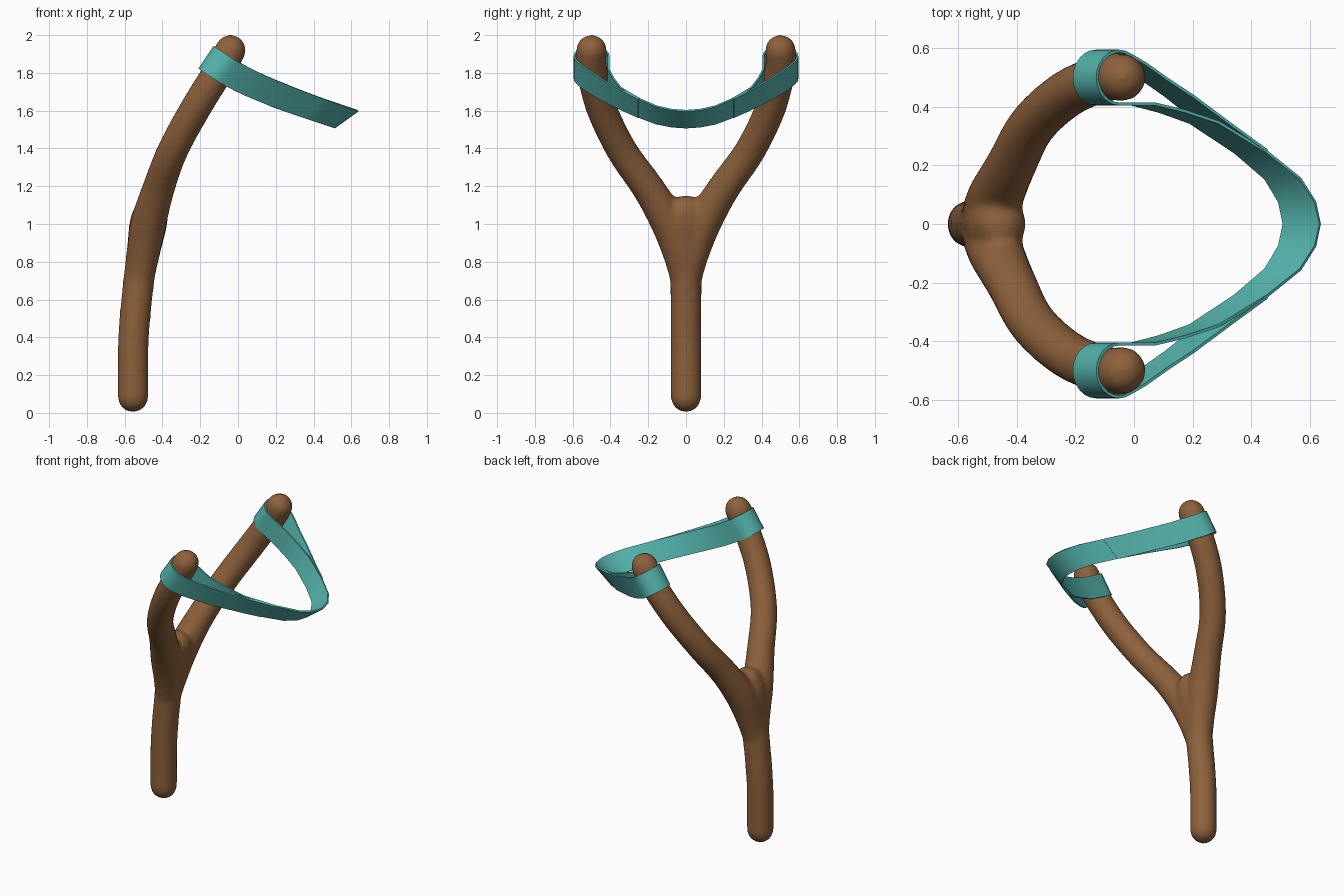
import bpy, bmesh, math
from mathutils import Vector

if "Cube" in bpy.data.objects:
    bpy.data.objects.remove(bpy.data.objects["Cube"])


def material(name, rgb):
    m = bpy.data.materials.new(name)
    m.diffuse_color = (*rgb, 1)
    m.use_nodes = True
    m.node_tree.nodes["Principled BSDF"].inputs["Base Color"].default_value = m.diffuse_color
    return m


def new_object(name, bm, mat):
    bmesh.ops.recalc_face_normals(bm, faces=bm.faces)
    mesh = bpy.data.meshes.new(name)
    bm.to_mesh(mesh)
    bm.free()
    mesh.materials.append(mat)
    ob = bpy.data.objects.new(name, mesh)
    bpy.context.collection.objects.link(ob)
    return ob


def finish(ob, angle):
    bpy.ops.object.select_all(action='DESELECT')
    ob.select_set(True)
    bpy.context.view_layer.objects.active = ob
    bpy.ops.object.convert(target='MESH')
    bpy.ops.object.shade_smooth_by_angle(angle=math.radians(angle))


def spline(pts, n=5):
    """Catmull-Rom resampling of (x, y, z, radius) points."""
    v = [Vector(p) for p in pts]
    v = [2 * v[0] - v[1]] + v + [2 * v[-1] - v[-2]]
    out = []
    for a, b, c, d in zip(v, v[1:], v[2:], v[3:]):
        for i in range(n):
            t = i / n
            out.append(0.5 * (2 * b + (c - a) * t + (2 * a - 5 * b + 4 * c - d) * t**2
                              + (3 * b - a - 3 * c + d) * t**3))
    return out + [v[-2]]


def limb(bm, pts, sides=20):
    """Round-ended tube along a smoothed path."""
    path = [(p.xyz, p.w) for p in spline(pts)]
    d0 = (path[0][0] - path[1][0]).normalized()
    d1 = (path[-1][0] - path[-2][0]).normalized()
    angles = [math.radians(a) for a in (20, 40, 60, 80)]
    (c0, r0), (c1, r1) = path[0], path[-1]
    path = ([(c0 + d0 * r0 * math.sin(a), r0 * math.cos(a)) for a in reversed(angles)] + path
            + [(c1 + d1 * r1 * math.sin(a), r1 * math.cos(a)) for a in angles])
    rings = []
    for i, (c, r) in enumerate(path):
        t = (path[min(i + 1, len(path) - 1)][0] - path[max(i - 1, 0)][0]).normalized()
        u = Vector((0, 1, 0)).cross(t).normalized()
        v = t.cross(u)
        rings.append([bm.verts.new(c + r * (u * math.cos(k * math.tau / sides)
                                            + v * math.sin(k * math.tau / sides)))
                      for k in range(sides)])
    for a, b in zip(rings, rings[1:]):
        for k in range(sides):
            j = (k + 1) % sides
            bm.faces.new((a[k], a[j], b[j], b[k]))
    bm.faces.new(rings[0])
    bm.faces.new(rings[-1])


wood = material("wood", (0.27, 0.12, 0.045))
rubber = material("rubber", (0.09, 0.46, 0.42))

# Forked wooden frame: handle and two prongs fused into one smooth body
bm = bmesh.new()
limb(bm, [(-.556, 0, .085, .082), (-.553, 0, .4, .082), (-.525, 0, .7, .083),
          (-.505, 0, .83, .088), (-.475, 0, 1.0, .1), (-.46, 0, 1.06, .093)])
prong = [(-.53, 0, .65, .07), (-.505, .03, .82, .085), (-.475, .09, 1.0, .095),
         (-.42, .2, 1.19, .086), (-.345, .34, 1.39, .082), (-.22, .45, 1.62, .082),
         (-.09, .5, 1.83, .082), (-.04, .5, 1.92, .082)]
for side in (1, -1):
    limb(bm, [(x, y * side, z, r) for x, y, z, r in prong])
frame = new_object("forked_frame", bm, wood)
mod = frame.modifiers.new("fuse", 'REMESH')
mod.mode = 'VOXEL'
mod.voxel_size = 0.016
mod = frame.modifiers.new("soften", 'SMOOTH')
mod.factor = 0.5
mod.iterations = 6
finish(frame, 80)

# Elastic strap: one half runs from the middle, loops round the prong and rejoins itself
drop = [(-.09, 1.83), (.04, 1.755), (.24, 1.67), (.4, 1.613), (.5725, 1.555)]


def height(x):
    for (xa, za), (xb, zb) in zip(drop, drop[1:]):
        if x <= xb:
            return za + (zb - za) * (x - xa) / (xb - xa)
    return drop[-1][1]


def on_slope(x, y):
    return Vector((x, y, height(x)))


across = Vector((.832, 0, -.555))
centre = Vector((-.09, .5, 1.83))
path = [on_slope(*p) for p in ((.5725, 0), (.557, .075), (.508, .155), (.4, .245),
                               (.24, .347), (.13, .385), (.03, .41))]
for k in range(15):
    a = math.radians(-90 - 210 * k / 14)
    path.append(centre + .09 * (across * math.cos(a) + Vector((0, math.sin(a), 0))))
path += [on_slope(*p) for p in ((0, .547), (.07, .495), (.155, .437), (.3, .325), (.4, .25))]

bm = bmesh.new()
pairs = []
for p in path:
    t = min(max((p.x + .02) / .59, 0), 1)
    half = Vector((.04, 0, .06)).lerp(Vector((.0625, 0, .045)), t)
    pairs.append((bm.verts.new(p - half), bm.verts.new(p + half)))
for (a, b), (c, d) in zip(pairs, pairs[1:]):
    bm.faces.new((a, c, d, b))
strap = new_object("elastic_strap", bm, rubber)
mod = strap.modifiers.new("other_half", 'MIRROR')
mod.use_axis = (False, True, False)
mod = strap.modifiers.new("thickness", 'SOLIDIFY')
mod.thickness = 0.01
mod.offset = 0
finish(strap, 40)
